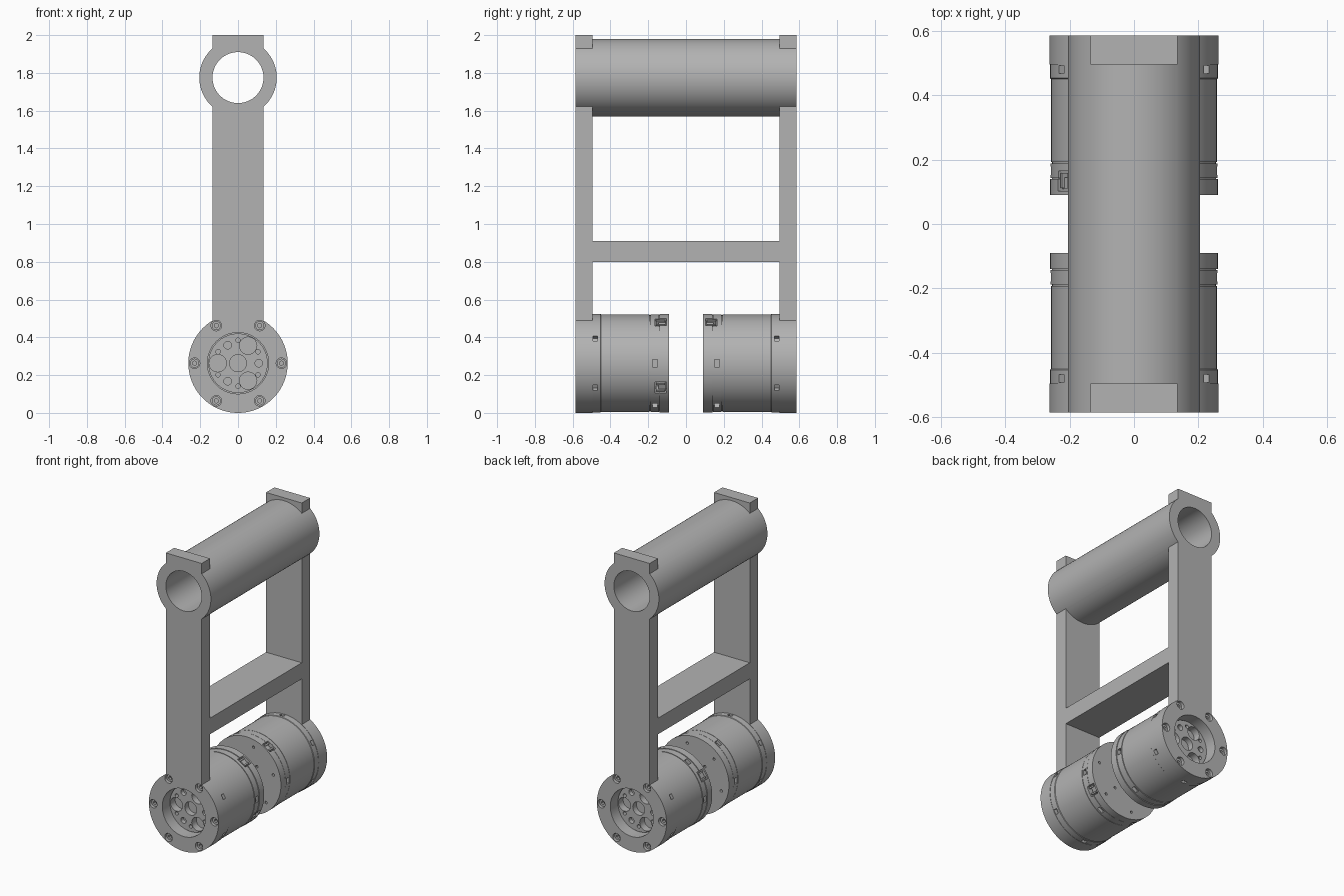
import bpy, bmesh, math
from mathutils import Matrix, Vector

if "Cube" in bpy.data.objects:
    bpy.data.objects.remove(bpy.data.objects["Cube"])

AXIS_Z = 0.263      # height of the motor axis
TUBE_Z = 1.775      # height of the tube axis
END = 0.585         # outer end of the frame along y
INNER = 0.495       # inner face of the side legs

grey = bpy.data.materials.new("plain grey")
grey.use_nodes = True
grey.diffuse_color = (0.45, 0.45, 0.45, 1)
grey.node_tree.nodes["Principled BSDF"].inputs["Base Color"].default_value = (0.45, 0.45, 0.45, 1)


def make(name, bm):
    bmesh.ops.recalc_face_normals(bm, faces=bm.faces)
    mesh = bpy.data.meshes.new(name)
    bm.to_mesh(mesh)
    bm.free()
    mesh.materials.append(grey)
    ob = bpy.data.objects.new(name, mesh)
    bpy.context.collection.objects.link(ob)
    return ob


def add_box(bm, x, y, z, matrix=Matrix()):
    """Box given by its (low, high) range on each axis."""
    lo, hi = Vector((x[0], y[0], z[0])), Vector((x[1], y[1], z[1]))
    size = Matrix.Diagonal((*(hi - lo), 1))
    bmesh.ops.create_cube(bm, size=1, matrix=matrix @ Matrix.Translation((lo + hi) / 2) @ size)


def add_rod(bm, r, y0, y1, x=0, z=0, n=32):
    """Cylinder lying along y."""
    m = Matrix.Translation((x, (y0 + y1) / 2, z)) @ Matrix.Rotation(math.pi / 2, 4, 'X')
    bmesh.ops.create_cone(bm, cap_ends=True, segments=n, radius1=r, radius2=r,
                          depth=abs(y1 - y0), matrix=m)


def add_ring_of_rods(bm, r, y0, y1, distance, angles, n=20):
    for a in angles:
        t = math.radians(a)
        add_rod(bm, r, y0, y1, distance * math.cos(t), AXIS_Z + distance * math.sin(t), n)


def around(angle):
    """Local x points radially out of the motor axis."""
    return Matrix.Translation((0, 0, AXIS_Z)) @ Matrix.Rotation(-math.radians(angle), 4, 'Y')


def boolean(ob, bm, operation):
    tool = make("cutter", bm)
    tool.hide_render = True
    mod = ob.modifiers.new("boolean", 'BOOLEAN')
    mod.operation, mod.object, mod.solver, mod.use_self = operation, tool, 'EXACT', True
    bpy.context.view_layer.objects.active = ob
    bpy.ops.object.modifier_apply(modifier=mod.name)
    bpy.data.objects.remove(tool)


def smooth(ob):
    bpy.ops.object.select_all(action='DESELECT')
    ob.select_set(True)
    bpy.context.view_layer.objects.active = ob
    bpy.ops.object.shade_smooth_by_angle(angle=math.radians(30))


def lathe(bm, profile, n=96):
    """Spin (radius, y) points around the motor axis."""
    verts = [bm.verts.new((r, y, AXIS_Z)) for r, y in profile]
    edges = [bm.edges.new(pair) for pair in zip(verts, verts[1:])]
    bmesh.ops.spin(bm, geom=verts + edges, cent=(0, 0, AXIS_Z), axis=(0, 1, 0),
                   angle=math.tau, steps=n, use_duplicate=False)
    bmesh.ops.remove_doubles(bm, verts=bm.verts, dist=0.0005)


SIXTHS = range(0, 360, 60)

# Frame: tube, side legs, top tabs, cross bar and motor flanges in one body
bm = bmesh.new()
add_rod(bm, 0.205, -END, END, 0, TUBE_Z, 96)
frame = make("frame", bm)
for s in (-1, 1):
    y = sorted((s * INNER, s * END))
    bm = bmesh.new()
    add_box(bm, (-0.135, 0.135), y, (AXIS_Z, 2))
    boolean(frame, bm, 'UNION')
    bm = bmesh.new()
    add_rod(bm, 0.263, y[0], y[1], 0, AXIS_Z, 96)
    boolean(frame, bm, 'UNION')
bm = bmesh.new()
add_box(bm, (-0.135, 0.135), (-INNER - 0.01, INNER + 0.01), (0.80, 0.91))
boolean(frame, bm, 'UNION')

# Bore of the tube and round windows in the flanges
bm = bmesh.new()
add_rod(bm, 0.135, -0.7, 0.7, 0, TUBE_Z, 96)
add_rod(bm, 0.162, -0.7, 0.7, 0, AXIS_Z, 96)
boolean(frame, bm, 'DIFFERENCE')

# Counterbored screw holes
bm = bmesh.new()
for s in (-1, 1):
    add_ring_of_rods(bm, 0.028, s * 0.545, s * 0.62, 0.23, SIXTHS)
boolean(frame, bm, 'DIFFERENCE')
smooth(frame)

# Screw heads with sockets
for s, side in ((-1, "front"), (1, "back")):
    bm = bmesh.new()
    add_ring_of_rods(bm, 0.024, s * 0.535, s * 0.568, 0.23, SIXTHS)
    screws = make(side + "_screws", bm)
    bm = bmesh.new()
    add_ring_of_rods(bm, 0.012, s * 0.55, s * 0.6, 0.23, SIXTHS, 6)
    boolean(screws, bm, 'DIFFERENCE')
    smooth(screws)


def motor(side, s, plugs, turn):
    # Housing with seams between its bands
    bm = bmesh.new()
    lathe(bm, [(r, s * y) for r, y in (
        (0, 0.51), (0.157, 0.51), (0.157, INNER), (0.261, INNER), (0.261, 0.453),
        (0.258, 0.45), (0.258, 0.192), (0.254, 0.192), (0.254, 0.188), (0.259, 0.188),
        (0.259, 0.143), (0.255, 0.143), (0.255, 0.139), (0.261, 0.139), (0.261, 0.09), (0, 0.09))])
    body = make(side + "_motor", bm)

    # Holes in the output face: hub, pockets, round holes and bolt holes
    bm = bmesh.new()
    outer = s * 0.56
    add_rod(bm, 0.045, s * 0.47, outer, 0, AXIS_Z)
    add_ring_of_rods(bm, 0.046, s * 0.46, outer, 0.107, [turn + a for a in (60, 180, 300)])
    add_ring_of_rods(bm, 0.02, s * 0.48, outer, 0.11, [turn + a for a in (0, 120, 240)])
    add_ring_of_rods(bm, 0.012, s * 0.48, outer, 0.122, range(30, 360, 60))
    # Small holes in the rear face
    add_ring_of_rods(bm, 0.009, s * 0.05, s * 0.11, 0.21, range(15, 360, 60), 12)
    add_ring_of_rods(bm, 0.009, s * 0.05, s * 0.11, 0.11, range(45, 360, 90), 12)
    # Notches around the housing
    for a in range(30, 360, 60):
        add_box(bm, (0.235, 0.3), sorted((s * 0.468, s * 0.492)), (-0.016, 0.016), around(a))
    for a in SIXTHS:
        if all(abs((a - p + 180) % 360 - 180) > 20 for p in plugs):
            add_box(bm, (0.235, 0.3), sorted((s * 0.152, s * 0.178)), (-0.02, 0.02), around(a))
    # Connector pockets
    for a in plugs:
        add_box(bm, (0.215, 0.3), sorted((s * 0.102, s * 0.165)), (-0.034, 0.034), around(a))
    boolean(body, bm, 'DIFFERENCE')
    smooth(body)

    # Connectors sitting in the pockets
    bm = bmesh.new()
    for a in plugs:
        m = around(a)
        add_box(bm, (0.205, 0.248), sorted((s * 0.108, s * 0.145)), (-0.026, 0.026), m)
        for z in (-0.02, 0.02):
            add_box(bm, (0.205, 0.256), sorted((s * 0.112, s * 0.158)), (z - 0.005, z + 0.005), m)
    make(side + "_connectors", bm)


motor("front", -1, (57, -30), 0)
motor("back", 1, (57, 147), 60)
